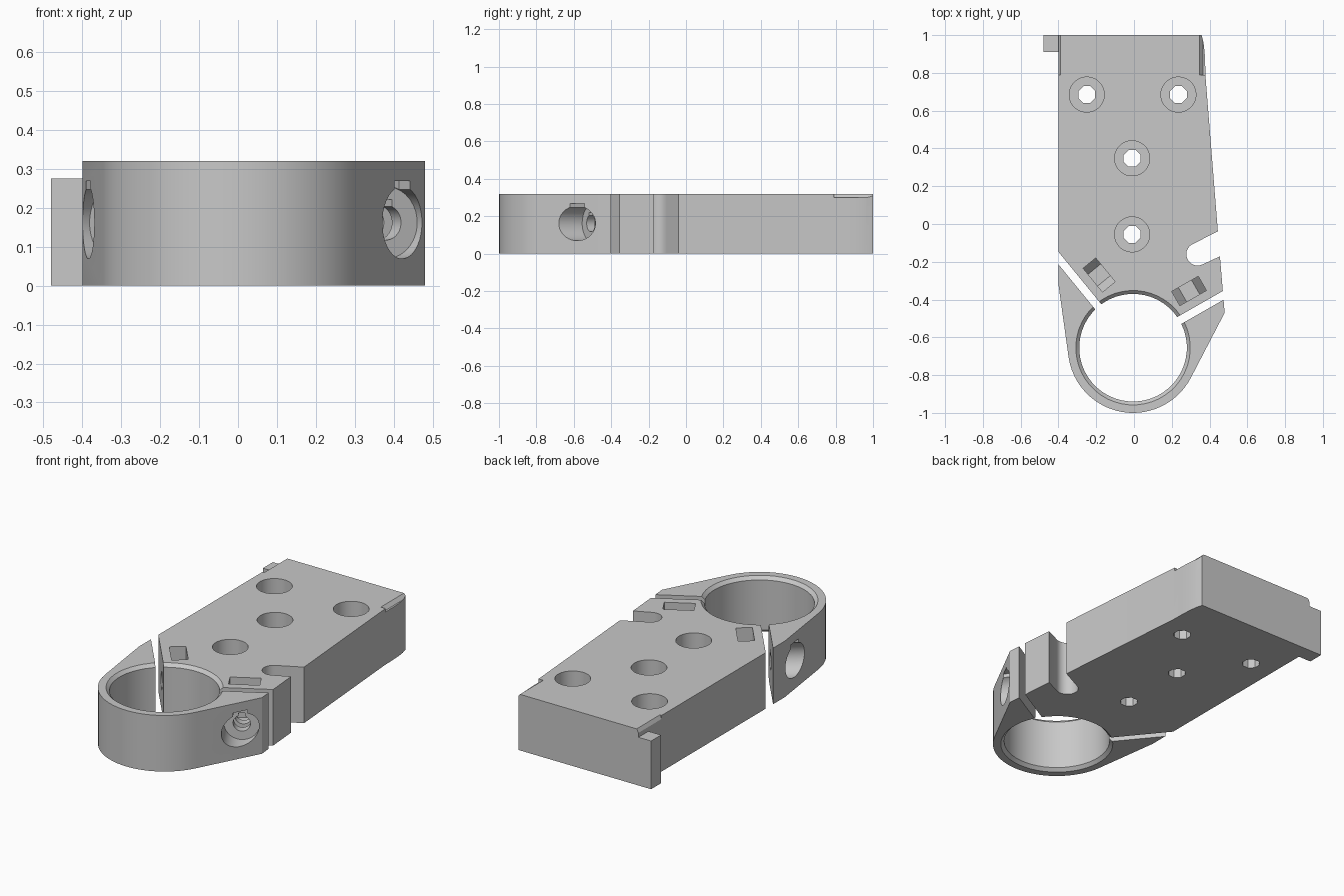
import bpy
import bmesh
from math import cos, sin, pi, radians
from mathutils import Matrix, Vector

if "Cube" in bpy.data.objects:
    bpy.data.objects.remove(bpy.data.objects["Cube"], do_unlink=True)

H = 0.32                       # plate thickness
AXIS_Z = 0.162                 # height of the clamp screws
RING = Vector((-0.005, -0.655))

grey = bpy.data.materials.new("plain_grey")
grey.use_nodes = True
colour = (0.58, 0.58, 0.58, 1)
grey.diffuse_color = colour
grey.node_tree.nodes["Principled BSDF"].inputs["Base Color"].default_value = colour


def finish(bm, name, matrix=Matrix()):
    bmesh.ops.transform(bm, matrix=matrix, verts=bm.verts)
    bmesh.ops.recalc_face_normals(bm, faces=bm.faces)
    mesh = bpy.data.meshes.new(name)
    bm.to_mesh(mesh)
    bm.free()
    mesh.materials.append(grey)
    obj = bpy.data.objects.new(name, mesh)
    bpy.context.collection.objects.link(obj)
    return obj


def prism(name, points, z0, z1, matrix=Matrix()):
    """Extrude a flat outline from z0 to z1."""
    bm = bmesh.new()
    face = bm.faces.new([bm.verts.new((x, y, z0)) for x, y in points])
    new = bmesh.ops.extrude_face_region(bm, geom=[face])["geom"]
    verts = [v for v in new if isinstance(v, bmesh.types.BMVert)]
    bmesh.ops.translate(bm, vec=(0, 0, z1 - z0), verts=verts)
    # The starting face stays as the other cap
    if not face.is_valid:
        bm.faces.new([v for v in bm.verts if v not in verts])
    return finish(bm, name, matrix)


def turned(name, profile, sides, matrix):
    """Closed solid of revolution from (radius, z) pairs."""
    bm = bmesh.new()
    rings = [[bm.verts.new((r * cos(2 * pi * (i + .5) / sides),
                            r * sin(2 * pi * (i + .5) / sides), z))
              for i in range(sides)] for r, z in profile]
    for a, b in zip(rings, rings[1:]):
        for i in range(sides):
            j = (i + 1) % sides
            bm.faces.new((a[i], a[j], b[j], b[i]))
    bm.faces.new(rings[0])
    bm.faces.new(rings[-1])
    return finish(bm, name, matrix)


def cut(target, cutter):
    mod = target.modifiers.new("cut", 'BOOLEAN')
    mod.operation = 'DIFFERENCE'
    mod.solver = 'EXACT'
    mod.object = cutter
    bpy.context.view_layer.objects.active = target
    bpy.ops.object.modifier_apply(modifier=mod.name)
    bpy.data.objects.remove(cutter, do_unlink=True)


def arc(centre, radius, start, end, steps):
    angles = [radians(start + (end - start) * i / steps) for i in range(steps + 1)]
    return [(centre[0] + radius * cos(a), centre[1] + radius * sin(a)) for a in angles]


# Plate outline with the side hook slot and the rounded clamp end
corner = [(0.378, 0.787), (0.377, 0.85), (0.374, 0.91), (0.368, 0.96), (0.358, 1.0)]
outline = [(-0.40, 1.0), (-0.40, -0.32)]
outline += arc(RING, 0.345, 188, 333, 24)
outline += [(0.48, -0.47), (0.455, -0.171)]
outline += arc((0.337, -0.16), 0.06, 298, 112, 14)
outline += [(0.444, -0.039)] + corner
plate = prism("clamp_plate", outline, 0, H)

# Clamp bore, chamfered at both rims
R, C = 0.285, 0.018
cut(plate, turned("bore", [(R + 2 * C, -C), (R, C), (R, H - C), (R + 2 * C, H + C)],
                  48, Matrix.Translation((*RING, 0))))

# Counterbored mounting holes
for x, y in [(-0.25, 0.685), (0.235, 0.685), (-0.01, 0.348), (-0.01, -0.055)]:
    place = Matrix.Translation((x, y, 0))
    cut(plate, turned("through_hole", [(0.048, -0.1), (0.048, H)], 8, place))
    cut(plate, turned("counterbore", [(0.093, 0.12), (0.093, H + 0.1)], 32, place))

# Each clamp side: split gap, nut pocket and screw bores,
# in a local frame with x along the gap and z pointing outward
up = Vector((0, 0, 1))
for centre, along in [((0.293, -0.357), Vector((0.868, 0.496, 0))),
                      ((-0.187, -0.272), Vector((0.633, -0.774, 0)))]:
    along.normalize()
    frame = Matrix((along, up, along.cross(up))).transposed().to_4x4()
    frame.translation = (*centre, AXIS_Z)

    gap = [(-0.4, -0.3), (0.4, -0.3), (0.4, 0.3), (-0.4, 0.3)]
    cut(plate, prism("split_gap", gap, 0.086, 0.128, frame))

    pocket = [(-0.081, 0.3), (-0.081, 0), (-0.04, -0.07),
              (0.04, -0.07), (0.081, 0), (0.081, 0.3)]
    cut(plate, prism("nut_pocket", pocket, -0.046, 0.04, frame))

    # Screw hole and head bore, each with a flat relief on top
    for radius, start in [(0.045, -0.12), (0.093, 0.175)]:
        w, top = radius * 0.39, radius + 0.014
        relief = [(-w, 0.01), (w, 0.01), (w, top), (-w, top)]
        cut(plate, turned("screw_bore", [(radius, start), (radius, 0.4)], 32, frame))
        cut(plate, prism("bore_relief", relief, start + 0.004, 0.41, frame))

# Shallow chamfers along the top edges of the back end
flip = Matrix.Rotation(pi / 2, 4, 'X')      # extrudes along -y
for edge, inner, outer in [(-0.40, -0.388, -0.45), (0.366, 0.347, 0.45)]:
    wedge = [(inner, H + 0.001), (outer, H + 0.001), (outer, H - 0.02), (edge, H - 0.02)]
    cut(plate, prism("edge_chamfer", wedge, -1.1, -0.79, flip))

# Stop tab at the back corner
tab = prism("stop_tab", [(-0.48, 0.91), (-0.395, 0.91), (-0.395, 1), (-0.48, 1)], 0, 0.275)

for obj in (plate, tab):
    bpy.ops.object.select_all(action='DESELECT')
    obj.select_set(True)
    bpy.context.view_layer.objects.active = obj
    bpy.ops.object.shade_smooth_by_angle(angle=radians(25))
